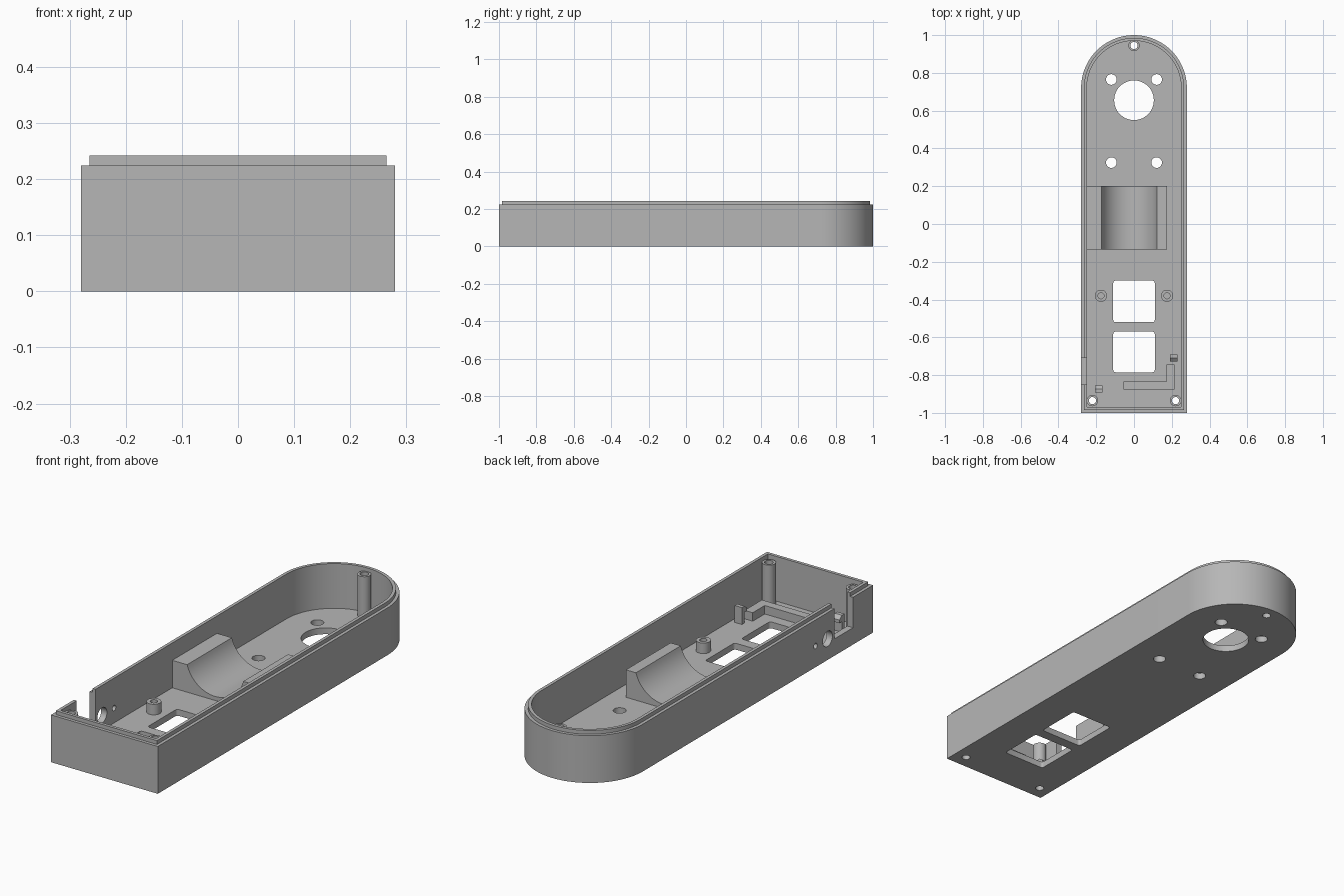
import bpy, bmesh, math
from mathutils import Vector

if "Cube" in bpy.data.objects:
    bpy.data.objects.remove(bpy.data.objects["Cube"], do_unlink=True)

grey = bpy.data.materials.new("plain_grey")
grey.use_nodes = True
COLOR = (0.47, 0.47, 0.47, 1)
grey.diffuse_color = COLOR
grey.node_tree.nodes["Principled BSDF"].inputs["Base Color"].default_value = COLOR

# Maps a flat profile (u, v) and a depth t into space, by extrusion axis
AXES = {
    "x": lambda u, v, t: Vector((t, u, v)),
    "y": lambda u, v, t: Vector((u, t, v)),
    "z": lambda u, v, t: Vector((u, v, t)),
}


def prism(name, points, start, end, axis="z"):
    """Extrude a closed profile along one axis."""
    bm = bmesh.new()
    place = AXES[axis]
    face = bm.faces.new([bm.verts.new(place(u, v, start)) for u, v in points])
    grown = bmesh.ops.extrude_face_region(bm, geom=[face])["geom"]
    shift = place(0, 0, end - start)
    bmesh.ops.translate(bm, vec=shift, verts=[g for g in grown if isinstance(g, bmesh.types.BMVert)])
    bmesh.ops.recalc_face_normals(bm, faces=bm.faces)
    mesh = bpy.data.meshes.new(name)
    bm.to_mesh(mesh)
    bm.free()
    mesh.materials.append(grey)
    obj = bpy.data.objects.new(name, mesh)
    bpy.context.collection.objects.link(obj)
    return obj


def arc(u, v, r, a0, a1, steps):
    return [(u + r * math.cos(math.radians(a0 + (a1 - a0) * i / steps)),
             v + r * math.sin(math.radians(a0 + (a1 - a0) * i / steps))) for i in range(steps + 1)]


def circle(u, v, r, steps=32):
    return arc(u, v, r, 0, 360, steps)[:-1]


def rect(u0, u1, v0, v1):
    return [(u0, v0), (u1, v0), (u1, v1), (u0, v1)]


def rounded(u0, u1, v0, v1, r):
    corners = [(u1 - r, v1 - r), (u0 + r, v1 - r), (u0 + r, v0 + r), (u1 - r, v0 + r)]
    return [p for i, (u, v) in enumerate(corners) for p in arc(u, v, r, 90 * i, 90 * i + 90, 4)]


def combine(target, other, operation="DIFFERENCE"):
    """Apply a boolean and discard the helper."""
    other.hide_render = True
    mod = target.modifiers.new("boolean", "BOOLEAN")
    mod.object, mod.operation, mod.solver = other, operation, "EXACT"
    bpy.context.view_layer.objects.active = target
    bpy.ops.object.modifier_apply(modifier=mod.name)
    bpy.data.objects.remove(other, do_unlink=True)


def smooth(obj):
    bpy.ops.object.select_all(action="DESELECT")
    obj.select_set(True)
    bpy.context.view_layer.objects.active = obj
    bpy.ops.object.shade_smooth_by_angle(angle=math.radians(30))


HALF, BODY_TOP, LIP_TOP, FLOOR = 0.28, 0.224, 0.242, 0.03
BASE = FLOOR - 0.01  # parts sink slightly into the floor


def outline(inset):
    w = HALF - inset
    return [(-w, -1 + inset), (w, -1 + inset)] + arc(0, 1 - HALF, w, 0, 180, 64)


# Round-ended tray with a stepped lip
tray = prism("tray_shell", outline(0), 0, BODY_TOP)
combine(tray, prism("lip", outline(0.015), 0.1, LIP_TOP), "UNION")
combine(tray, prism("cavity", outline(0.03), FLOOR, 0.5))

# Floor openings: speaker hole, screw holes, two square windows
screw_posts = [(0, 0.945), (-0.22, -0.935), (0.22, -0.935)]
holes = [(0, 0.655, 0.105)]
holes += [(x, y, 0.028) for x in (-0.12, 0.12) for y in (0.325, 0.765)]
holes += [(x, y, 0.019) for x, y in screw_posts]
for x, y, r in holes:
    combine(tray, prism("hole", circle(x, y, r, 48), -0.1, 0.1))
for y0, y1 in ((-0.52, -0.30), (-0.785, -0.57)):
    combine(tray, prism("window", rounded(-0.11, 0.11, y0, y1, 0.012), -0.1, 0.1))

# Side wall openings: notch and two round ports
combine(tray, prism("notch", rect(-0.85, -0.71, 0.08, 0.5), -0.4, -0.245, "x"))
for y, r in ((-0.66, 0.036), (-0.57, 0.013)):
    combine(tray, prism("port", circle(y, 0.1, r), -0.4, -0.2, "x"))
smooth(tray)


# Hollow screw posts and short standoffs
def tube(name, x, y, outer, inner, top):
    post = prism(name, circle(x, y, outer), BASE, top)
    combine(post, prism("bore", circle(x, y, inner), -0.1, 0.5))
    smooth(post)


for i, (x, y) in enumerate(screw_posts):
    tube(f"screw_post_{i + 1}", x, y, 0.03, 0.019, BODY_TOP)
for side, x in (("left", 0.175), ("right", -0.175)):
    tube(f"standoff_{side}", x, -0.38, 0.032, 0.016, 0.08)

# Cradle block with a round trough
CRADLE_TOP, RADIUS, TROUGH_X, TROUGH_Z = 0.16, 0.153, -0.025, 0.202
drop = math.degrees(math.asin((TROUGH_Z - CRADLE_TOP) / RADIUS))
profile = [(0.175, CRADLE_TOP), (0.175, BASE), (-0.255, BASE), (-0.255, CRADLE_TOP)]
profile += arc(TROUGH_X, TROUGH_Z, RADIUS, 180 + drop, 360 - drop, 32)
smooth(prism("cradle", profile, -0.135, 0.2, "y"))

# Corner fence for the circuit board
fence = [(-0.055, -0.875), (0.215, -0.875), (0.215, -0.745),
         (0.172, -0.745), (0.172, -0.835), (-0.055, -0.835)]
prism("board_fence", fence, BASE, 0.07)

# Snap clips: upright with a small hook facing the board
for name, x, y, hook in (("rear_clip", 0.21, -0.71, -1), ("front_clip", -0.187, -0.873, 1)):
    h = 0.019
    profile = [(y - hook * h, BASE), (y - hook * h, 0.11), (y, 0.11),
               (y + hook * h, 0.095), (y + hook * h, 0.08), (y, 0.08), (y, BASE)]
    prism(name, profile, x - h, x + h, "x")
